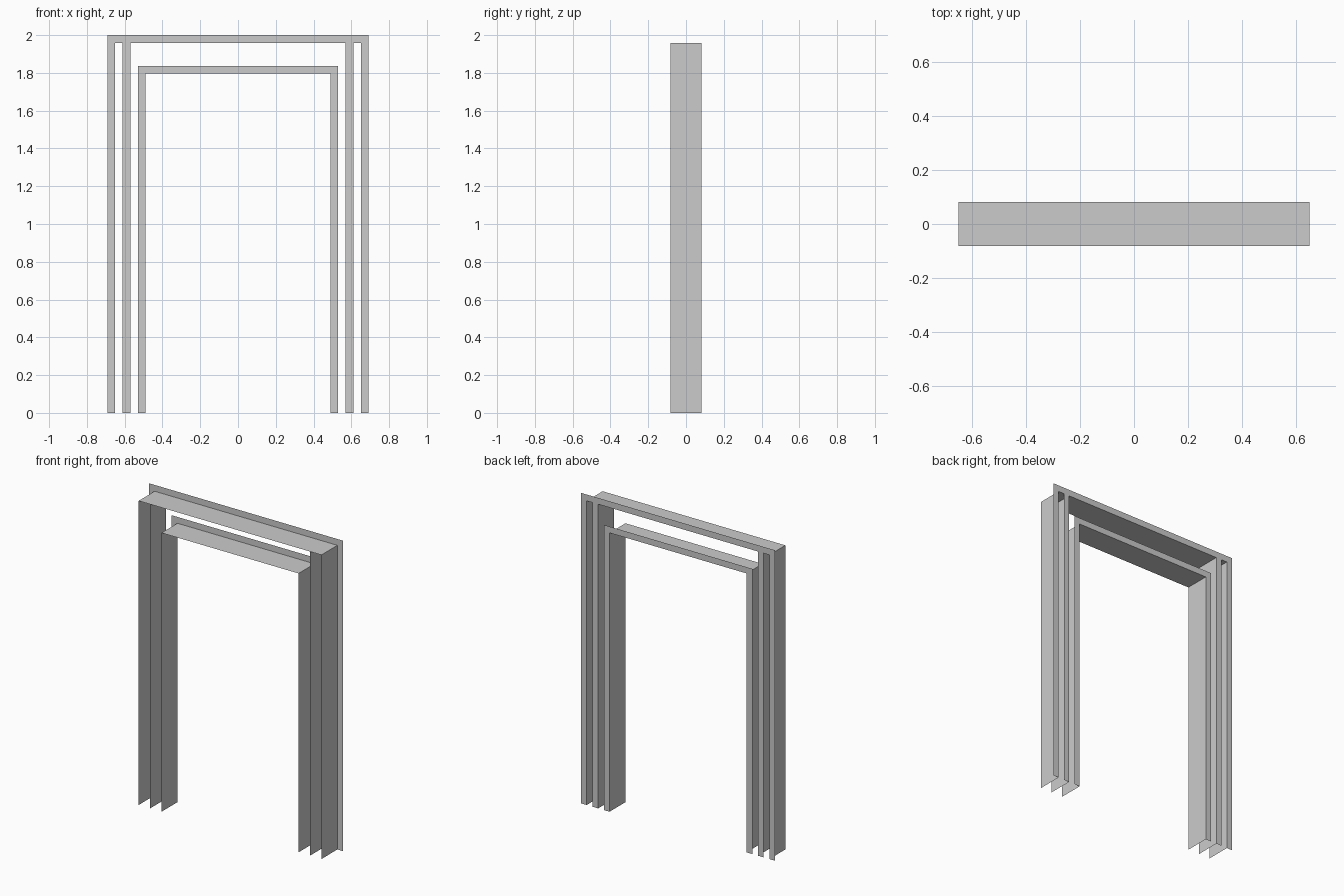
import bpy

if "Cube" in bpy.data.objects:
    bpy.data.objects.remove(bpy.data.objects["Cube"])

S = 0.0407          # flange width, also the spacing module
D = 0.081           # half depth of the jamb sheets


def sweep_angle(name, inner, outer):
    """Thin L-section: a sheet along the inner path plus a flange on the back plane."""
    verts, faces = [], []
    for (xi, zi), (xo, zo) in zip(inner, outer):
        verts += [(xi, -D, zi), (xi, D, zi), (xo, D, zo)]
    for i in range(len(inner) - 1):
        a, b = 3 * i, 3 * i + 3
        faces += [(a, a + 1, b + 1, b), (a + 1, a + 2, b + 2, b + 1)]
    mesh = bpy.data.meshes.new(name)
    mesh.from_pydata(verts, [], faces)
    obj = bpy.data.objects.new(name, mesh)
    bpy.context.collection.objects.link(obj)
    return obj


def arch(x, z):
    """Open doorway path: up one side, across, down the other."""
    return [(-x, 0), (-x, z), (x, z), (x, 0)]


# Outer and inner door surrounds, mitred at the corners
for name, x, z in (("outer_frame", 16 * S, 2 - S),
                   ("inner_frame", 12 * S, 2 - 5 * S)):
    sweep_angle(name, arch(x, z), arch(x + S, z + S))

# Middle uprights, butting under the outer head
for side, label in ((-1, "left"), (1, "right")):
    xi, xo, top = side * 14 * S, side * 15 * S, 2 - S
    sweep_angle("middle_upright_" + label,
                [(xi, 0), (xi, top)][::-side], [(xo, 0), (xo, top)][::-side])
